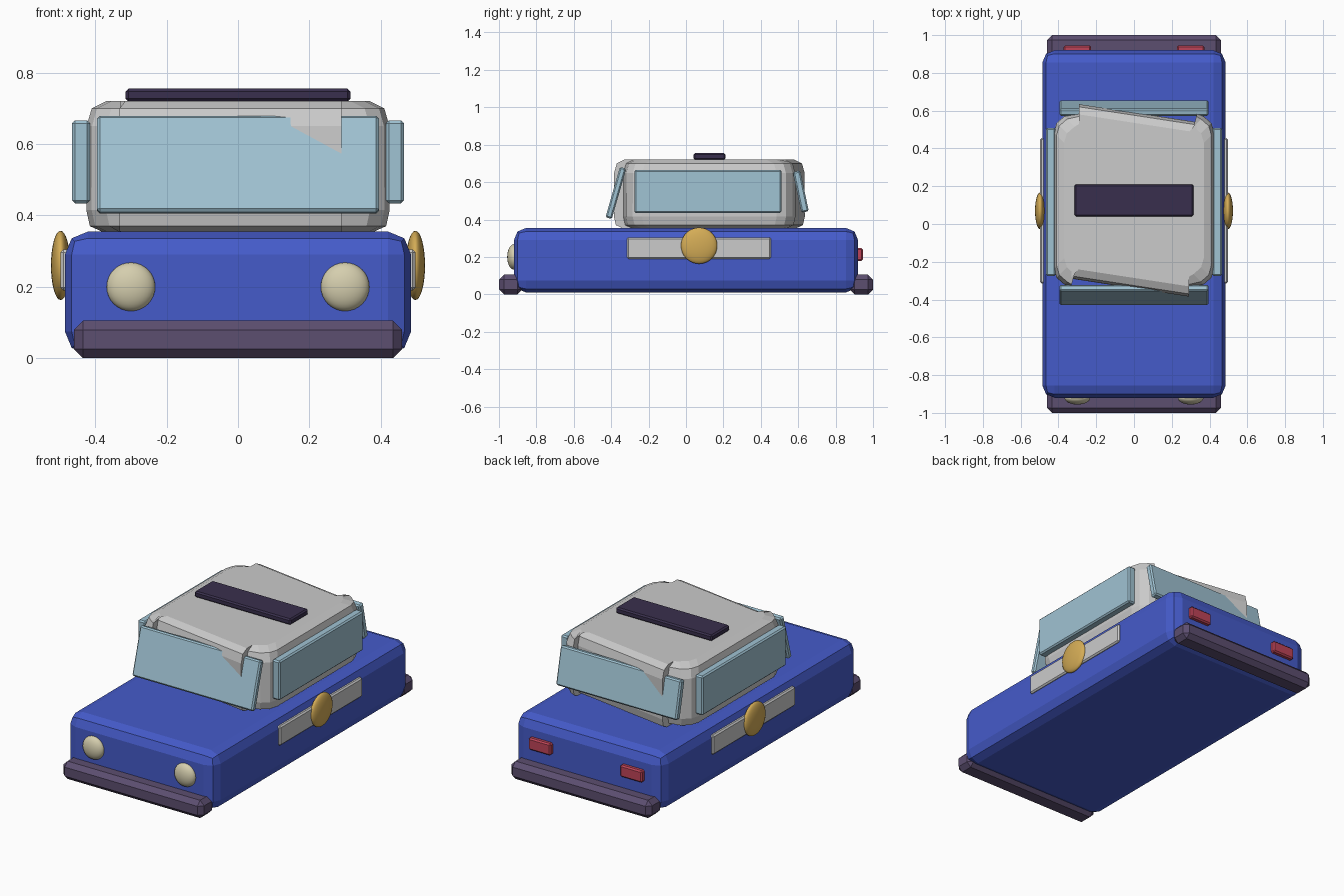
import bpy, bmesh, math

if "Cube" in bpy.data.objects:
    bpy.data.objects.remove(bpy.data.objects["Cube"])


def material(name, r, g, b):
    m = bpy.data.materials.new(name)
    lin = [((c / 255 + 0.055) / 1.055) ** 2.4 for c in (r, g, b)]
    m.diffuse_color = (*lin, 1)
    m.use_nodes = True
    m.node_tree.nodes["Principled BSDF"].inputs["Base Color"].default_value = m.diffuse_color
    return m


BLUE = material("body blue", 69, 91, 202)
GREY = material("light grey", 203, 203, 203)
GLASS = material("window blue", 160, 195, 211)
PURPLE = material("bumper purple", 92, 78, 112)
DARK = material("dark purple", 57, 47, 77)
GOLD = material("gold", 212, 172, 86)
CREAM = material("lamp cream", 213, 206, 174)
RED = material("lamp red", 190, 68, 88)


def finish(name, bm, mat):
    bmesh.ops.recalc_face_normals(bm, faces=bm.faces)
    me = bpy.data.meshes.new(name)
    bm.to_mesh(me)
    bm.free()
    me.materials.append(mat)
    ob = bpy.data.objects.new(name, me)
    bpy.context.collection.objects.link(ob)
    return ob


def box(name, centre, size, mat, bevel=0.008, segments=1, tilt=0):
    """Bevelled box, optionally tilted about x."""
    bm = bmesh.new()
    bmesh.ops.create_cube(bm, size=1)
    bmesh.ops.scale(bm, vec=size, verts=bm.verts)
    bmesh.ops.bevel(bm, geom=bm.edges[:], offset=bevel, segments=segments,
                    profile=0.5, affect='EDGES')
    ob = finish(name, bm, mat)
    ob.location = centre
    ob.rotation_euler.x = math.radians(tilt)
    return ob


def ellipsoid(name, centre, radii, mat):
    bm = bmesh.new()
    bmesh.ops.create_uvsphere(bm, u_segments=32, v_segments=16, radius=1)
    bmesh.ops.scale(bm, vec=radii, verts=bm.verts)
    for f in bm.faces:
        f.smooth = True
    ob = finish(name, bm, mat)
    ob.location = centre
    return ob


# Lower body
box("body", (0, 0, 0.1825), (0.97, 1.84, 0.345), BLUE, 0.065, 2)

# Cabin: front half of the outline, turned half a circle for the back
CY = 0.125
half = [(-0.43, -0.24), (-0.415, -0.29), (-0.375, -0.325), (-0.33, -0.34),
        (-0.33, -0.295), (0.29, -0.39), (0.29, -0.34), (0.375, -0.325),
        (0.415, -0.29), (0.43, -0.24)]
outline = [(x, y - CY) for x, y in half]
outline += [(-x, -y) for x, y in outline]
bm = bmesh.new()
rings = []
for z, inset in ((0.352, 0.055), (0.37, 0.015), (0.415, -0.005),
                 (0.65, 0.006), (0.70, 0.02), (0.72, 0.06)):
    ring = []
    for x, y in outline:
        if abs(x) > 0.35:
            x -= math.copysign(inset, x)
        y -= math.copysign(inset, y)
        ring.append(bm.verts.new((x, y + CY, z)))
    rings.append(ring)
n = len(outline)
for a, b in zip(rings, rings[1:]):
    for i in range(n):
        j = (i + 1) % n
        bm.faces.new((a[i], a[j], b[j], b[i]))
bm.faces.new(rings[0])
bm.faces.new(rings[-1])
finish("cabin", bm, GREY)

# Windows
box("windshield", (0, -0.375, 0.542), (0.79, 0.035, 0.28), GLASS, tilt=-16)
box("rear_window", (0, 0.614, 0.549), (0.79, 0.04, 0.222), GLASS, tilt=12)

# Roof plate
box("roof_plate", (0, 0.125, 0.737), (0.63, 0.17, 0.036), DARK)

# Parts repeated left and right
for side, s in (("left", -1), ("right", 1)):
    box(side + "_window", (s * 0.44, 0.117, 0.55), (0.05, 0.785, 0.232), GLASS)
    box(side + "_trim", (s * 0.48, 0.07, 0.247), (0.034, 0.77, 0.115), GREY)
    ellipsoid(side + "_door_disc", (s * 0.497, 0.07, 0.26),
              (0.027, 0.097, 0.097), GOLD)
    ellipsoid(side + "_headlight", (s * 0.30, -0.92, 0.20),
              (0.068, 0.036, 0.068), CREAM)
    box(side + "_tail_light", (s * 0.30, 0.925, 0.213),
        (0.145, 0.04, 0.07), RED)

# Bumpers
for end, s in (("front", -1), ("rear", 1)):
    box(end + "_bumper", (0, s * 0.9375, 0.0525), (0.92, 0.125, 0.105),
        PURPLE, 0.026)
